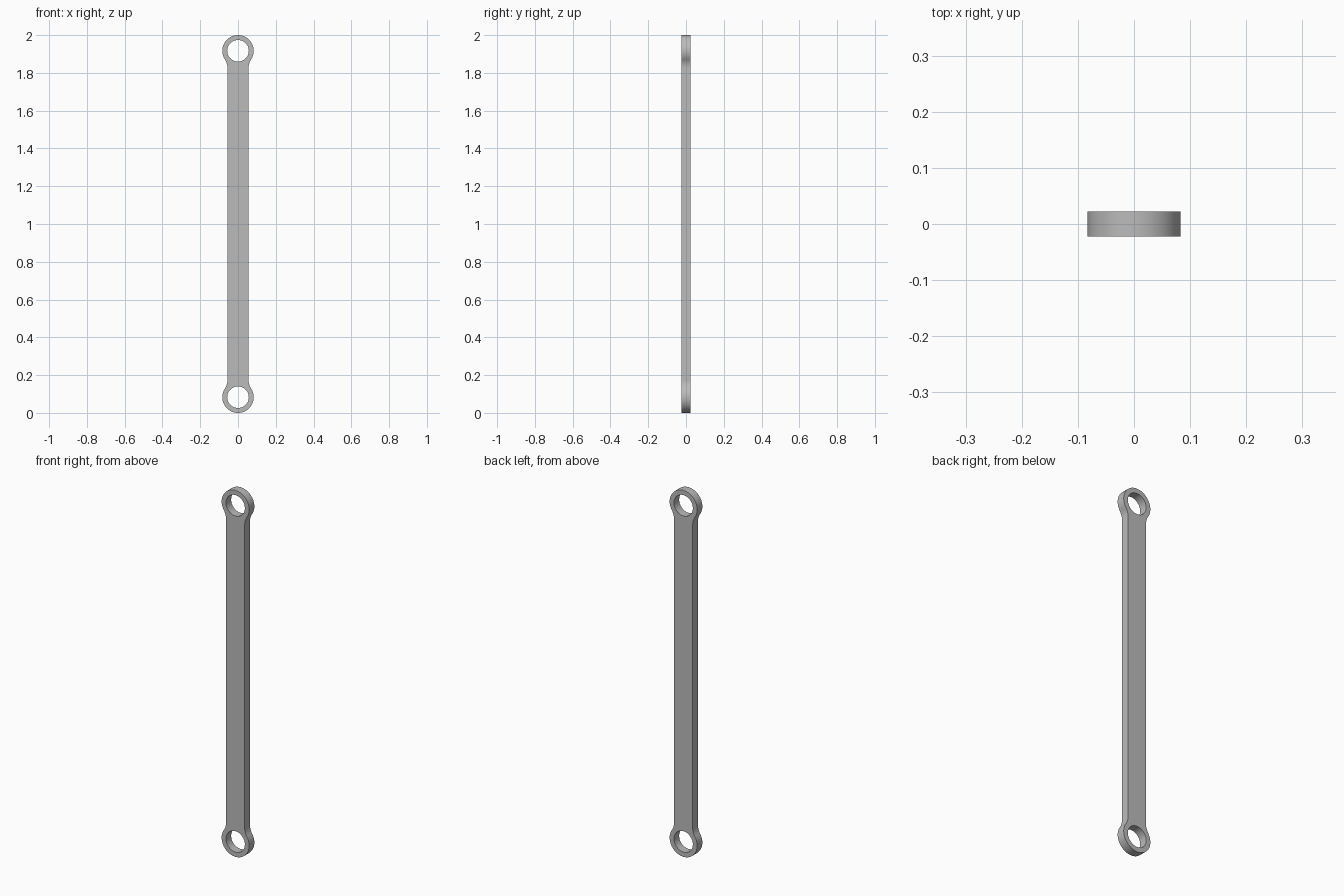
import bpy, bmesh
from math import pi, cos, sin, acos, sqrt, radians
from mathutils import Vector

default = bpy.data.objects.get("Cube")
if default:
    bpy.data.objects.remove(default)

EYE_R = 0.083        # outer radius of each end ring
HOLE_R = 0.057       # bore radius
BAR_HALF = 0.056     # half width of the shank
THICK = 0.045
FILLET = 0.083       # blend between ring and shank
HALF = 1.0 - EYE_R   # bore centre above and below the middle

steel = bpy.data.materials.new("steel_grey")
steel.use_nodes = True
colour = (0.5, 0.5, 0.5, 1)
steel.diffuse_color = colour
steel.node_tree.nodes["Principled BSDF"].inputs["Base Color"].default_value = colour


def arc(cx, cz, r, start, end, steps):
    angles = [start + (end - start) * i / steps for i in range(steps + 1)]
    return [(cx + r * cos(a), cz + r * sin(a)) for a in angles]


def add_loop(bm, points):
    verts = [bm.verts.new((x, -THICK / 2, z)) for x, z in points]
    return [bm.edges.new((v, verts[i - 1])) for i, v in enumerate(verts)]


# Half outline: right fillet, top ring, left fillet
fx = BAR_HALF + FILLET
reach = EYE_R + FILLET
drop = sqrt(reach ** 2 - fx ** 2)
tilt = acos(fx / reach)
right = arc(fx, HALF - drop, FILLET, pi, pi - tilt, 10)
ring = arc(0, HALF, EYE_R, -tilt, pi + tilt, 56)
left = [(-x, z) for x, z in reversed(right)]
top = right + ring[1:-1] + left
outline = top + [(-x, -z) for x, z in top]

# Flat profile with both bores, extruded to thickness
bm = bmesh.new()
edges = add_loop(bm, outline)
for side in (1, -1):
    edges += add_loop(bm, arc(0, side * HALF, HOLE_R, 0, 2 * pi, 56)[:-1])
bmesh.ops.triangle_fill(bm, edges=edges, use_beauty=True, use_dissolve=False)
result = bmesh.ops.extrude_face_region(bm, geom=bm.faces[:], use_keep_orig=True)
moved = [g for g in result["geom"] if isinstance(g, bmesh.types.BMVert)]
bmesh.ops.translate(bm, verts=moved, vec=Vector((0, THICK, 0)))
bmesh.ops.translate(bm, verts=bm.verts[:], vec=Vector((0, 0, 1)))
bmesh.ops.recalc_face_normals(bm, faces=bm.faces[:])

mesh = bpy.data.meshes.new("link_bar")
bm.to_mesh(mesh)
bm.free()
mesh.materials.append(steel)
link = bpy.data.objects.new("link_bar", mesh)
bpy.context.collection.objects.link(link)

# Smooth curved walls, crisp flat faces
bpy.ops.object.select_all(action="DESELECT")
link.select_set(True)
bpy.context.view_layer.objects.active = link
bpy.ops.object.shade_smooth_by_angle(angle=radians(30))
